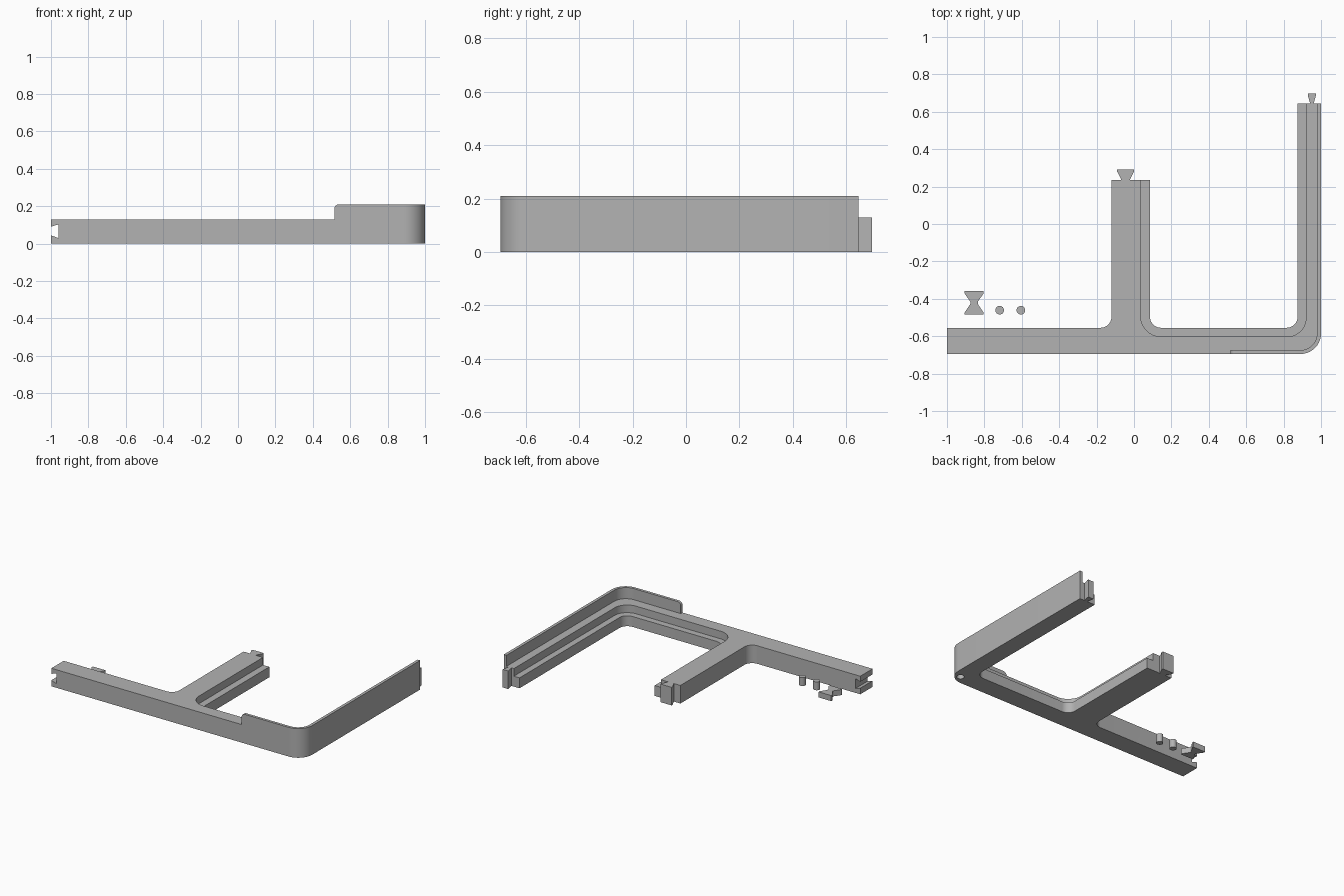
import bpy, bmesh, math
from mathutils import Vector

cube = bpy.data.objects.get("Cube")
if cube:
    bpy.data.objects.remove(cube, do_unlink=True)

grey = bpy.data.materials.new("plain_grey")
grey.use_nodes = True
colour = (0.45, 0.45, 0.45, 1)
grey.diffuse_color = colour
grey.node_tree.nodes["Principled BSDF"].inputs["Base Color"].default_value = colour


def rounded(points, steps=10):
    """Outline from (u, v) corners; a third value rounds a square corner."""
    out = []
    for i, p in enumerate(points):
        corner = Vector(p[:2])
        if len(p) < 3:
            out.append(corner)
            continue
        a = (Vector(points[i - 1][:2]) - corner).normalized()
        b = (Vector(points[(i + 1) % len(points)][:2]) - corner).normalized()
        centre = corner + (a + b) * p[2]
        for k in range(steps + 1):
            t = math.pi / 2 * k / steps
            out.append(centre - (b * math.cos(t) + a * math.sin(t)) * p[2])
    return out


def prism(name, points, low, high, along="Z"):
    """Extrude an outline along Z (plan) or Y (front profile)."""
    bm = bmesh.new()
    plan = along == "Z"
    verts = [bm.verts.new((u, v, low) if plan else (u, low, v))
             for u, v in rounded(points)]
    face = bm.faces.new(verts)
    grown = bmesh.ops.extrude_face_region(bm, geom=[face])["geom"]
    shift = Vector((0, 0, high - low)) if plan else Vector((0, high - low, 0))
    bmesh.ops.translate(bm, vec=shift,
                        verts=[g for g in grown if isinstance(g, bmesh.types.BMVert)])
    bmesh.ops.recalc_face_normals(bm, faces=bm.faces)
    mesh = bpy.data.meshes.new(name)
    bm.to_mesh(mesh)
    bm.free()
    mesh.materials.append(grey)
    obj = bpy.data.objects.new(name, mesh)
    bpy.context.collection.objects.link(obj)
    return obj


def activate(obj):
    bpy.ops.object.select_all(action="DESELECT")
    obj.select_set(True)
    bpy.context.view_layer.objects.active = obj


def cut(target, cutter):
    cutter.hide_render = True
    mod = target.modifiers.new("cut", "BOOLEAN")
    mod.operation = "DIFFERENCE"
    mod.solver = "EXACT"
    mod.object = cutter
    activate(target)
    bpy.ops.object.modifier_apply(modifier=mod.name)
    bpy.data.objects.remove(cutter, do_unlink=True)


def circle(x, y, r, n=24):
    return [(x + r * math.cos(math.tau * i / n), y + r * math.sin(math.tau * i / n))
            for i in range(n)]


def dovetail(x, y, neck, head, length):
    """Tab outline on an arm end, running from +x to -x."""
    right = [(neck, 0), (neck, 0.005), (head, length - 0.012), (head, length)]
    return [(x + u, y + v) for u, v in right] + \
           [(x - u, y + v) for u, v in reversed(right)]


# Frame plan: front bar, middle arm and side arm with their end tabs
front, back = -0.695, -0.555
frame = prism("frame", [
    (-1, front), (1, front, 0.11),
    (1, 0.645), *dovetail(0.951, 0.645, 0.011, 0.021, 0.052), (0.875, 0.645),
    (0.875, back, 0.06), (0.085, back, 0.06),
    (0.085, 0.235), *dovetail(-0.045, 0.235, 0.024, 0.045, 0.057), (-0.12, 0.235),
    (-0.12, back, 0.06), (-1, back)], 0, 0.25)

# Low bar on the right of the front, raised lip with a rounded end
cut(frame, prism("silhouette_cutter", [
    (-1.1, 0.13), (0.515, 0.13), (0.515, 0.21, 0.025),
    (1.1, 0.21), (1.1, 0.4), (-1.1, 0.4)], -0.9, 0.9, "Y"))

# Space behind the thin lip
cut(frame, prism("lip_cutter", [
    (0.5, -0.675), (0.979, -0.675, 0.09), (0.979, 0.645 + 0.2), (0.5, 0.845)],
    0.13, 0.4))
# Lower ledge around the inner opening
cut(frame, prism("ledge_cutter", [
    (0.035, -0.602, 0.11), (0.92, -0.602, 0.1), (0.92, 0.9), (0.035, 0.9)],
    0.075, 0.4))

# Dovetail slot through the free end of the bar
cut(frame, prism("slot_cutter", [
    (-1.1, 0.044), (-1, 0.044), (-0.96, 0.03),
    (-0.96, 0.103), (-1, 0.09), (-1.1, 0.09)], -0.9, -0.4, "Y"))

# Blind pin hole under the corner
cut(frame, prism("pin_hole_cutter", circle(0.94, -0.635, 0.025), -0.1, 0.065))

# Loose bow-shaped key and two pins
side = [(0.05, -0.0625), (0.05, -0.05), (0.02, -0.006)]
half = side + [(u, -v) for u, v in reversed(side)]
key = prism("joint_key",
            [(-0.855 + u, -0.422 + v) for u, v in half + [(-u, -v) for u, v in half]],
            0, 0.04)
pins = [prism(name, circle(x, -0.461, 0.023), 0, 0.06)
        for name, x in (("left_pin", -0.605), ("right_pin", -0.718))]

for part in [frame, key] + pins:
    activate(part)
    bpy.ops.object.shade_smooth_by_angle(angle=math.radians(30))
